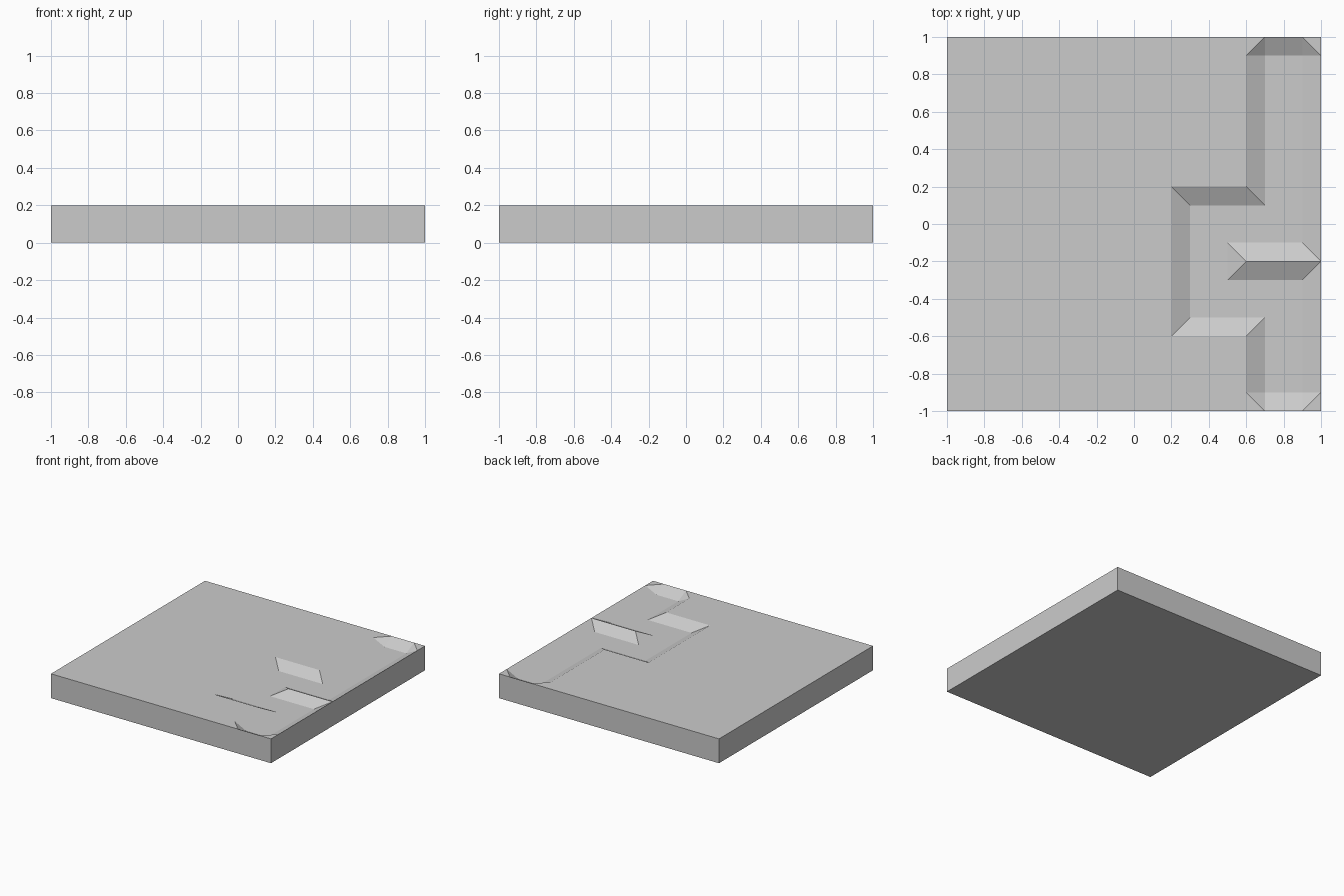
import bpy
import bmesh

if "Cube" in bpy.data.objects:
    bpy.data.objects.remove(bpy.data.objects["Cube"])

TOP, FLOOR = 0.2, 0.15

# Rim point (upper) and floor point (lower) at each corner of the sunken bed
bed = [
    ((.6, .9), (.7, .9)), ((.6, .2), (.7, .1)), ((.2, .2), (.3, .1)),
    ((.2, -.6), (.3, -.5)), ((.6, -.6), (.7, -.5)), ((.6, -.9), (.7, -.9)),
    ((.7, -1), (.7, -.9)), ((.9, -1), (.9, -.9)), ((1, -.9), (.9, -.9)),
    ((1, -.2), (.9, -.3)), ((.6, -.2), (.5, -.3)),      # thin ridge, south side
    ((.6, -.2), (.5, -.1)), ((1, -.2), (.9, -.1)),      # thin ridge, north side
    ((1, .9), (.9, .9)), ((.9, 1), (.9, .9)), ((.7, 1), (.7, .9)),
]
rim = [p[0] for p in bed]

bm = bmesh.new()
cache = {}


def vert(xy, z):
    key = (*xy, z)
    if key not in cache:
        cache[key] = bm.verts.new(key)
    return cache[key]


def face(points):
    unique = list(dict.fromkeys(vert(xy, z) for xy, z in points))
    bm.faces.new(unique)


# Sloped walls of the bed
for (t0, b0), (t1, b1) in zip(bed, bed[1:] + bed[:1]):
    face([(t0, TOP), (b0, FLOOR), (b1, FLOOR), (t1, TOP)])

# Bed floor
face([(b, FLOOR) for _, b in bed])

# Upper surface beside the bed and the two small right-hand corners
face([(p, TOP) for p in [(-1, 1), (-1, -1), (.7, -1)] + rim[5::-1] + [(.7, 1)]])
for s in (-1, 1):
    face([((.9, s), TOP), ((1, s), TOP), ((1, s * .9), TOP)])

# Outer sides and underside
for s in (-1, 1):
    face([((-1, s), 0), ((1, s), 0), ((1, s), TOP), ((.9, s), TOP),
          ((.7, s), TOP), ((-1, s), TOP)])
face([((1, -1), 0), ((1, 1), 0)] + [((1, y), TOP) for y in (1, .9, -.2, -.9, -1)])
face([((-1, -1), 0), ((-1, 1), 0), ((-1, 1), TOP), ((-1, -1), TOP)])
face([((-1, -1), 0), ((-1, 1), 0), ((1, 1), 0), ((1, -1), 0)])

bmesh.ops.recalc_face_normals(bm, faces=bm.faces)
bmesh.ops.triangulate(bm, faces=[f for f in bm.faces if len(f.verts) > 4],
                      ngon_method='EAR_CLIP')
mesh = bpy.data.meshes.new("ground_tile")
bm.to_mesh(mesh)
bm.free()
bpy.context.collection.objects.link(bpy.data.objects.new("ground_tile", mesh))
